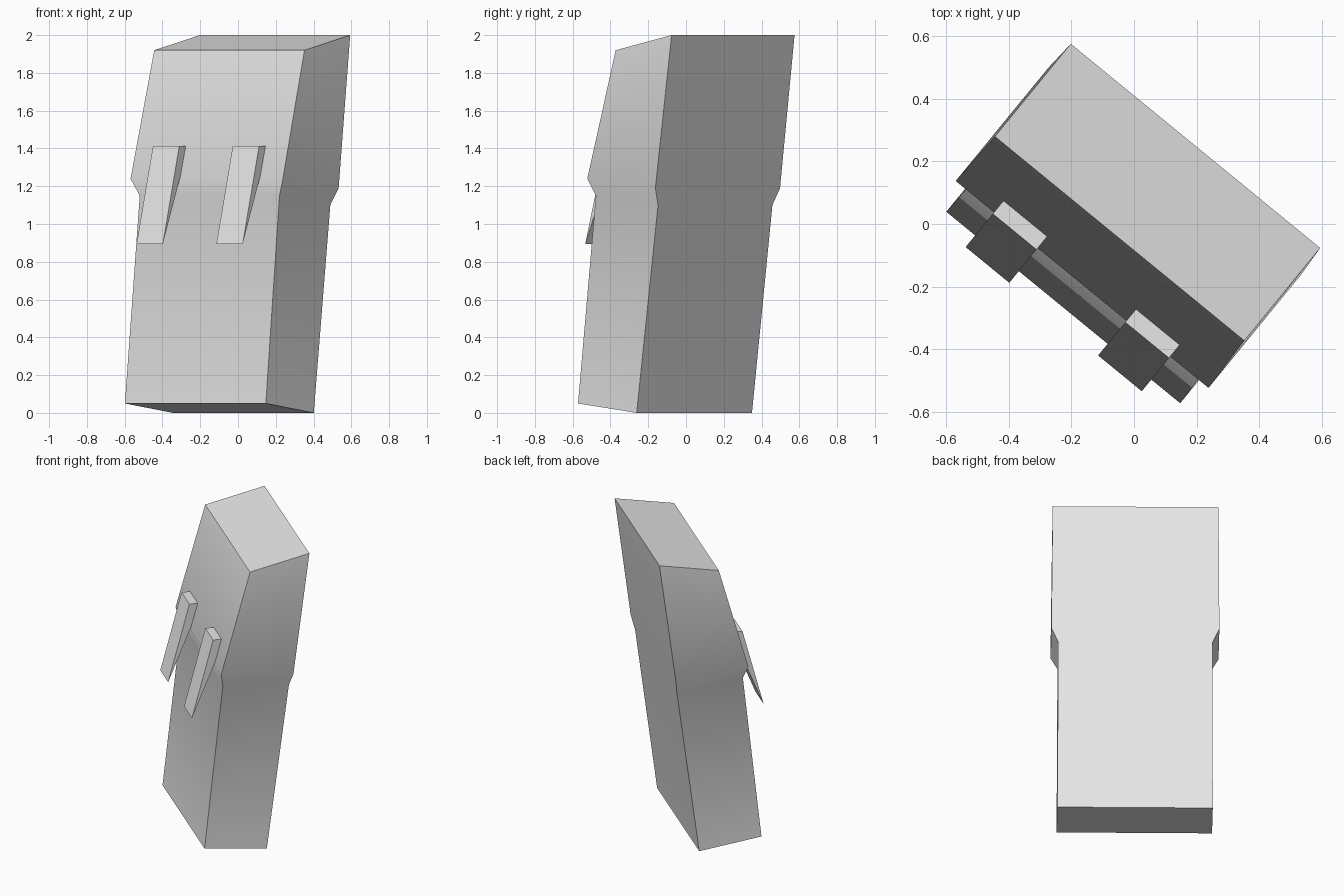
import bpy
import bmesh
import math

if "Cube" in bpy.data.objects:
    bpy.data.objects.remove(bpy.data.objects["Cube"], do_unlink=True)

grey = bpy.data.materials.new("light_grey")
grey.use_nodes = True
grey.diffuse_color = (0.8, 0.8, 0.8, 1)
grey.node_tree.nodes["Principled BSDF"].inputs["Base Color"].default_value = (0.8, 0.8, 0.8, 1)

TURN = math.radians(-39.3)   # whole model is turned about z
SHIFT = -0.006               # sideways offset along the turned width


def loft(name, rings):
    """Join four-cornered rings, bottom to top, and cap both ends.
    ring = (left x, right x, front y, back y, front z, back z)"""
    bm = bmesh.new()
    loops = []
    for x0, x1, yf, yb, zf, zb in rings:
        corners = ((x0, yf, zf), (x1, yf, zf), (x1, yb, zb), (x0, yb, zb))
        loops.append([bm.verts.new(c) for c in corners])
    for low, high in zip(loops, loops[1:]):
        for i in range(4):
            j = (i + 1) % 4
            bm.faces.new((low[i], low[j], high[j], high[i]))
    bm.faces.new(loops[0][::-1])
    bm.faces.new(loops[-1])
    # Collapse zero-thickness ends into a clean edge
    bmesh.ops.remove_doubles(bm, verts=bm.verts, dist=0.0001)
    bmesh.ops.recalc_face_normals(bm, faces=bm.faces)
    mesh = bpy.data.meshes.new(name)
    bm.to_mesh(mesh)
    bm.free()
    mesh.materials.append(grey)
    obj = bpy.data.objects.new(name, mesh)
    bpy.context.collection.objects.link(obj)
    obj.rotation_euler.z = TURN
    obj.location = (SHIFT * math.cos(TURN), SHIFT * math.sin(TURN), 0)
    return obj


# Leaning block with a small step at the waist
body = loft("body", [
    (-0.482, 0.482, -0.349, 0.052, 0.05, 0.0),
    (-0.478, 0.478, -0.230, 0.195, 1.15, 1.10),
    (-0.521, 0.521, -0.254, 0.212, 1.24, 1.19),
    (-0.514, 0.514, -0.065, 0.317, 1.92, 2.0),
])
bpy.ops.object.select_all(action='DESELECT')
body.select_set(True)
bpy.context.view_layer.objects.active = body
bpy.ops.object.shade_smooth_by_angle(angle=math.radians(40))

# Two wedge clips on the front, sharp at the lower end
for name, cx in (("clip_left", 0.273), ("clip_right", -0.273)):
    loft(name, [
        (cx - 0.09, cx + 0.09, -0.397, -0.397, 0.895, 0.895),
        (cx - 0.09, cx + 0.09, -0.260, -0.185, 1.412, 1.412),
    ])
